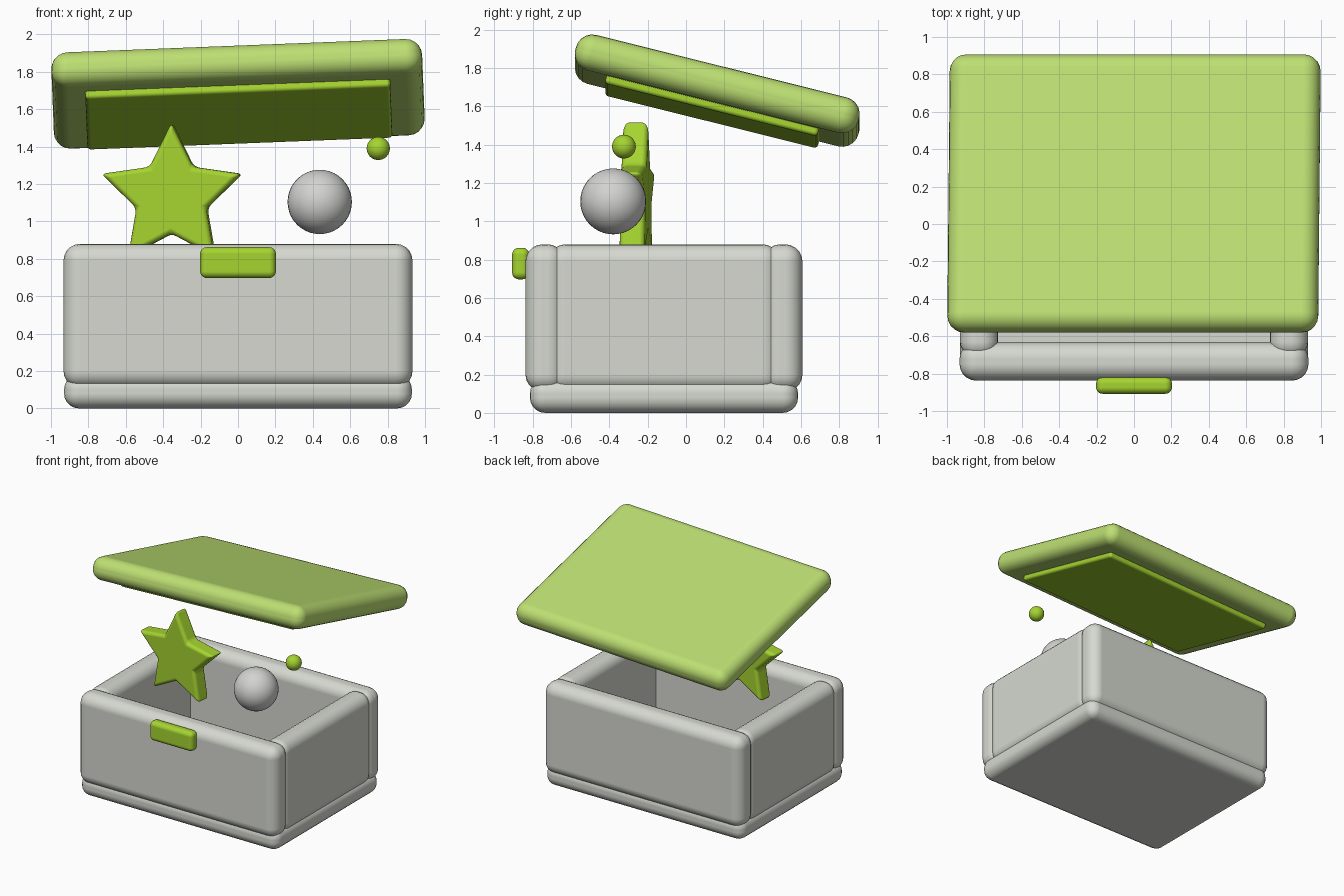
import bpy, bmesh, math
from mathutils import Euler, Vector

if "Cube" in bpy.data.objects:
    bpy.data.objects.remove(bpy.data.objects["Cube"])


def material(name, rgb):
    m = bpy.data.materials.new(name)
    m.diffuse_color = (*rgb, 1)
    m.use_nodes = True
    m.node_tree.nodes["Principled BSDF"].inputs["Base Color"].default_value = m.diffuse_color
    return m


GREY = material("warm_grey", (0.67, 0.69, 0.63))
WHITE = material("pale_grey", (0.65, 0.65, 0.64))
LIGHT_GREEN = material("light_green", (0.51, 0.74, 0.17))
GREEN = material("bright_green", (0.38, 0.66, 0.03))


def finish(bm, name, mat, bevel=0, segments=5):
    mesh = bpy.data.meshes.new(name)
    bm.to_mesh(mesh)
    bm.free()
    mesh.materials.append(mat)
    mesh.shade_smooth()
    ob = bpy.data.objects.new(name, mesh)
    bpy.context.collection.objects.link(ob)
    if bevel:
        mod = ob.modifiers.new("round", 'BEVEL')
        mod.width = bevel
        mod.segments = segments
        mod.limit_method = 'ANGLE'
        mod.harden_normals = True
    return ob


def rounded_box(name, lo, hi, mat, bevel):
    """Box spanning lo..hi with rounded edges; its origin is its centre."""
    lo, hi = Vector(lo), Vector(hi)
    bm = bmesh.new()
    bmesh.ops.create_cube(bm, size=1)
    bmesh.ops.scale(bm, vec=hi - lo, verts=bm.verts)
    ob = finish(bm, name, mat, bevel)
    ob.location = (lo + hi) / 2
    return ob


def ball(name, loc, r, mat):
    bm = bmesh.new()
    bmesh.ops.create_uvsphere(bm, u_segments=32, v_segments=20, radius=r)
    ob = finish(bm, name, mat)
    ob.location = loc
    return ob


# Box: base slab, front and back walls, side walls
rounded_box("base", (-0.93, -0.815, 0), (0.93, 0.585, 0.18), GREY, 0.08)
for name, y in (("front_wall", -0.735), ("back_wall", 0.505)):
    rounded_box(name, (-0.933, y - 0.103, 0.11), (0.933, y + 0.103, 0.88), GREY, 0.09)
for name, s in (("left_wall", -1), ("right_wall", 1)):
    x = s * 0.828
    rounded_box(name, (x - 0.102, -0.72, 0.11), (x + 0.102, 0.49, 0.88), GREY, 0.09)

# Latch on the front wall
rounded_box("latch", (-0.203, -0.908, 0.697), (0.203, -0.818, 0.862), GREEN, 0.036)

# Tilted floating lid with a thin inner panel
tilt = Euler((math.radians(-14), math.radians(-2.25), 0))
lid_centre = Vector((0, 0.163, 1.682))
lid = rounded_box("lid", (-0.992, -0.762, -0.095), (0.992, 0.762, 0.095), LIGHT_GREEN, 0.088)
panel = rounded_box("lid_panel", (-0.816, -0.572, -0.136), (0.816, 0.572, -0.04), GREEN, 0.02)
for ob in (lid, panel):
    ob.location = lid_centre + tilt.to_matrix() @ ob.location
    ob.rotation_euler = tilt

# Star: five-pointed outline extruded in depth
bm = bmesh.new()
outline = []
for i in range(10):
    r = 0.197 if i % 2 else 0.395
    a = math.pi / 2 + i * math.pi / 5
    outline.append(bm.verts.new((r * math.cos(a), -0.066, r * math.sin(a))))
face = bm.faces.new(outline)
ext = bmesh.ops.extrude_face_region(bm, geom=[face])
bmesh.ops.translate(bm, vec=(0, 0.132, 0),
                    verts=[v for v in ext["geom"] if isinstance(v, bmesh.types.BMVert)])
bmesh.ops.recalc_face_normals(bm, faces=bm.faces)
star = finish(bm, "star", GREEN, 0.028, 4)
star.location = (-0.353, -0.262, 1.132)
star.rotation_euler.z = math.radians(-5.5)

# Floating balls
ball("large_ball", (0.437, -0.38, 1.104), 0.172, WHITE)
ball("small_ball", (0.75, -0.324, 1.39), 0.062, GREEN)
